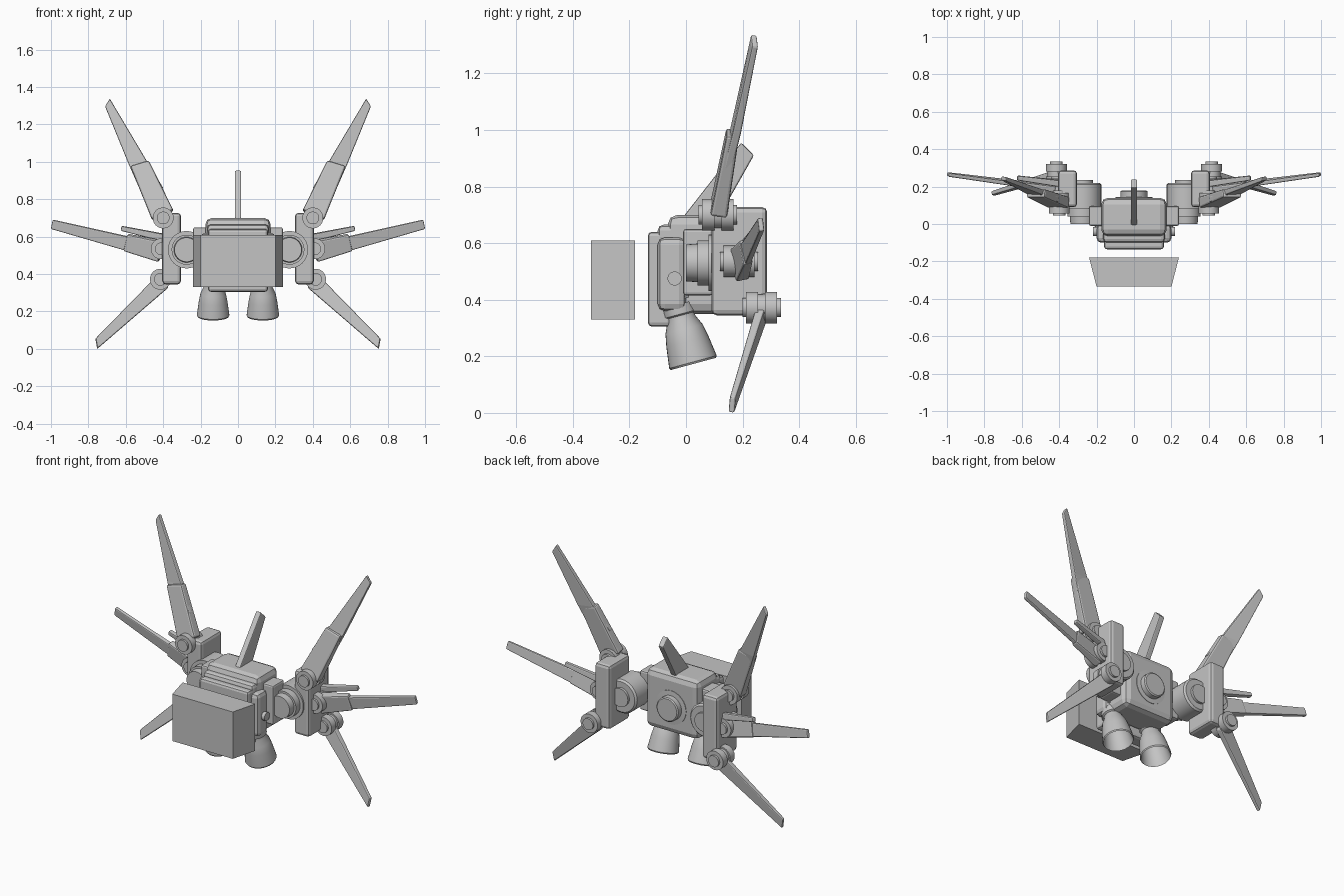
import bpy, bmesh, math
from mathutils import Vector

cube = bpy.data.objects.get("Cube")
if cube:
    bpy.data.objects.remove(cube, do_unlink=True)

GREY = (0.55, 0.55, 0.55, 1)
grey = bpy.data.materials.new("plain_grey")
grey.use_nodes = True
grey.diffuse_color = GREY
shader = next(n for n in grey.node_tree.nodes if n.type == 'BSDF_PRINCIPLED')
shader.inputs["Base Color"].default_value = GREY


def finish(name, bm, mirror=False, bevel=0.0, smooth=False):
    """Turn a bmesh into an object, with optional mirrored twin and bevel."""
    bmesh.ops.recalc_face_normals(bm, faces=bm.faces)
    mesh = bpy.data.meshes.new(name)
    bm.to_mesh(mesh)
    bm.free()
    mesh.materials.append(grey)
    ob = bpy.data.objects.new(name, mesh)
    bpy.context.collection.objects.link(ob)
    if smooth:
        bpy.ops.object.select_all(action='DESELECT')
        ob.select_set(True)
        bpy.context.view_layer.objects.active = ob
        bpy.ops.object.shade_smooth_by_angle(angle=math.radians(35))
    if bevel:
        mod = ob.modifiers.new("edge_bevel", 'BEVEL')
        mod.width = bevel
        mod.segments = 2
        mod.limit_method = 'ANGLE'
    if mirror:
        ob.modifiers.new("other_side", 'MIRROR')
    return ob


def loft(name, rings, **kw):
    """Skin a row of rings and cap both ends."""
    bm = bmesh.new()
    loops = [[bm.verts.new(p) for p in ring] for ring in rings]
    for a, b in zip(loops, loops[1:]):
        for i in range(len(a)):
            j = (i + 1) % len(a)
            bm.faces.new((a[i], a[j], b[j], b[i]))
    bm.faces.new(loops[0])
    bm.faces.new(loops[-1])
    return finish(name, bm, **kw)


def rect(x0, x1, z0, z1, y):
    return [(x0, y, z0), (x1, y, z0), (x1, y, z1), (x0, y, z1)]


def box(name, x, y, z, **kw):
    return loft(name, [rect(*x, *z, y[0]), rect(*x, *z, y[1])], **kw)


def lathe(name, origin, axis, profile, sides=32, **kw):
    """Revolve (distance, radius) pairs round an axis."""
    o, axis = Vector(origin), Vector(axis).normalized()
    u = axis.orthogonal().normalized()
    v = axis.cross(u)
    turns = [2 * math.pi * i / sides for i in range(sides)]
    rings = [[o + axis * d + (u * math.cos(t) + v * math.sin(t)) * r for t in turns]
             for d, r in profile]
    return loft(name, rings, smooth=True, **kw)


def blade(name, stations, bevel=0.006):
    """Flat blade through (upper edge, lower edge, thickness) stations."""
    first, last = stations[0], stations[-1]
    along = Vector(last[0]) - Vector(first[0])
    n = along.cross(Vector(first[1]) - Vector(first[0])).normalized()
    rings = []
    for a, b, t in stations:
        a, b, h = Vector(a), Vector(b), n * t / 2
        rings.append([a + h, b + h, b - h, a - h])
    return loft(name, rings, mirror=True, bevel=bevel)


# Shield standing clear of the chest
loft("front_shield", [rect(-.24, .24, .33, .61, -.18), rect(-.2, .2, .33, .61, -.335)])

# Chest and body
box("chest_front", (-.16, .16), (-.135, -.05), (.305, .64), bevel=.015)
box("chest_middle", (-.2, .2), (-.1, .0), (.36, .62), bevel=.025)
box("chest_collar", (-.165, .165), (-.1, .0), (.6, .665), bevel=.02)
box("body", (-.175, .175), (-.065, .14), (.35, .70), bevel=.035)
box("side_mount", (.16, .24), (-.01, .095), (.415, .65), mirror=True, bevel=.01)
lathe("side_peg", (.19, -.04, .475), (1, 0, 0), [(-.04, .025), (.03, .025)],
      sides=20, mirror=True)

# Round hatch on the back
lathe("back_hatch", (0, .13, .51), (0, 1, 0),
      [(0, .1), (.013, .1), (.015, .072), (.045, .072), (.05, .065)])

# Swept fin on top
fin = [(-.02, .68), (.195, .955), (.24, .91), (.11, .68)]
loft("top_fin", [[(x, y, z) for y, z in fin] for x in (-.017, .017)], bevel=.006)

# Shoulder drums and the upright wing blocks
lathe("shoulder_drum", (.275, 0, .53), (0, 1, 0),
      [(0, .065), (.04, .068), (.04, .08), (.08, .08), (.08, .1), (.21, .1), (.22, .09),
       (.22, .055), (.235, .055)], mirror=True)
box("wing_block", (.305, .405), (.09, .287), (.345, .727), mirror=True, bevel=.018)

# Hinges, one for each wing
for label, x, y, z in (("upper", .40, .045, .70), ("middle", .41, .12, .535),
                       ("lower", .415, .20, .372)):
    lathe(label + "_wing_hinge", (x, y, z), (0, 1, 0),
          [(0, .034), (.012, .034), (.012, .056), (.055, .056), (.055, .047),
           (.08, .047), (.08, .056), (.122, .056), (.122, .034), (.135, .034)],
          sides=28, mirror=True)

# Upper wings
blade("upper_wing_sheath", [((.345, .115, .74), (.46, .115, .69), .06),
                            ((.476, .165, 1.005), (.575, .165, .975), .045)], .01)
blade("upper_wing_blade", [((.40, .13, .86), (.515, .14, .83), .03),
                           ((.485, .17, 1.0), (.585, .18, .99), .03),
                           ((.685, .24, 1.337), (.71, .245, 1.295), .022)])

# Middle wings, each with a short rod behind
blade("middle_wing_sheath", [((.42, .175, .58), (.42, .2, .467), .05),
                             ((.59, .205, .613), (.61, .22, .525), .035)], .008)
blade("middle_wing_blade", [((.52, .195, .585), (.52, .21, .503), .025),
                            ((.99, .262, .69), (1.0, .268, .642), .02)])
blade("middle_wing_rod", [((.40, .215, .615), (.40, .22, .575), .035),
                          ((.622, .245, .657), (.626, .248, .632), .025)])

# Lower wings
blade("lower_wing", [((.40, .28, .425), (.375, .268, .325), .035),
                     ((.762, .165, .055), (.752, .16, .0), .022)])

# Thrusters with hollow bells
lathe("thruster", (.133, -.05, .455), (0, .26, -.96),
      [(0, .05), (.015, .062), (.06, .062), (.06, .053), (.075, .053), (.075, .06),
       (.11, .06), (.115, .05), (.13, .052), (.165, .068), (.21, .077), (.285, .087),
       (.292, .083), (.285, .079), (.21, .069), (.165, .058), (.13, .04)], mirror=True)
